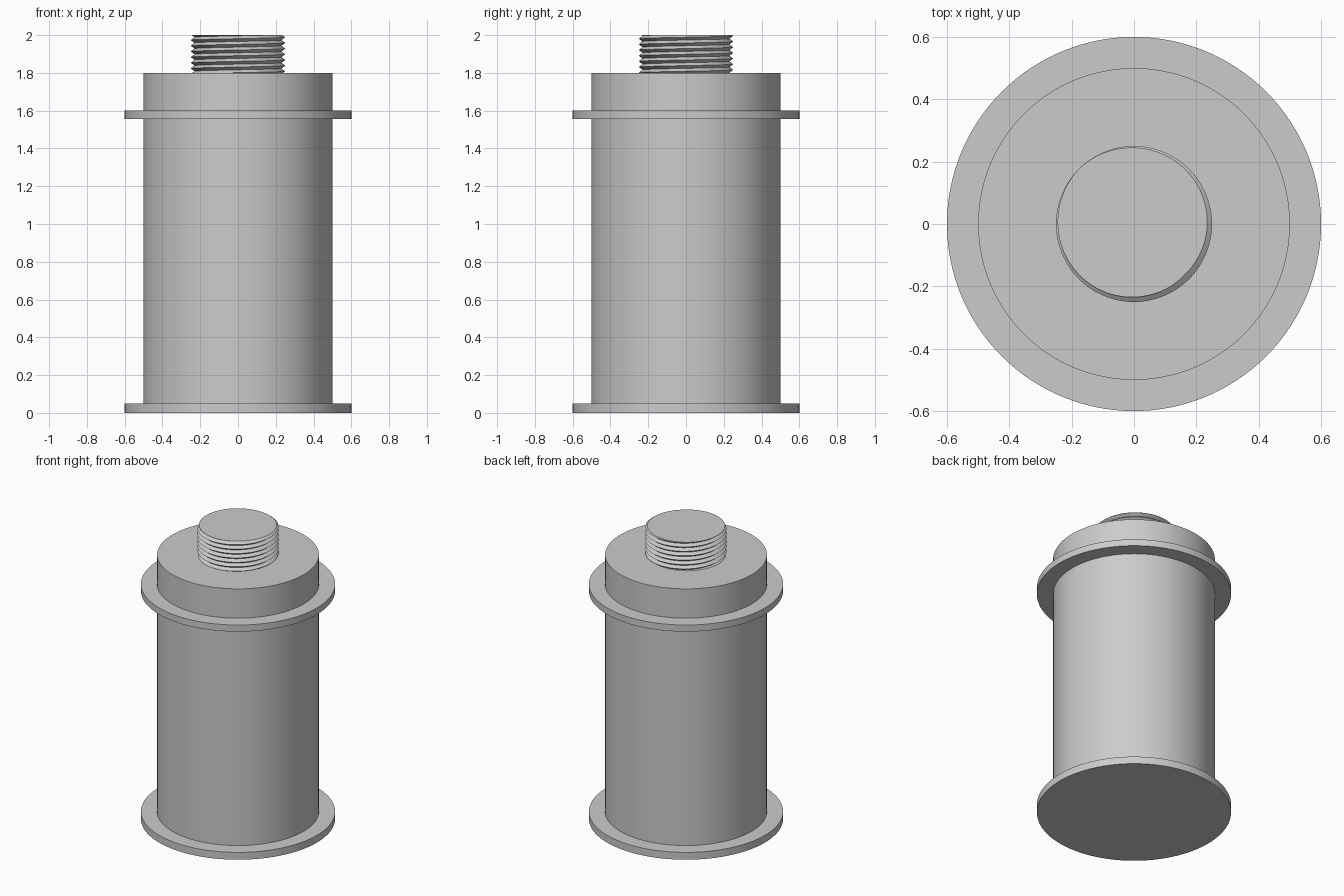
import bpy, bmesh, math

if "Cube" in bpy.data.objects:
    bpy.data.objects.remove(bpy.data.objects["Cube"])

grey = bpy.data.materials.new("plain_grey")
grey.use_nodes = True
grey.diffuse_color = (0.6, 0.6, 0.6, 1)
grey.node_tree.nodes["Principled BSDF"].inputs["Base Color"].default_value = (0.6, 0.6, 0.6, 1)


def finish(bm, name):
    """Turn a bmesh into a shaded object."""
    bmesh.ops.recalc_face_normals(bm, faces=bm.faces)
    mesh = bpy.data.meshes.new(name)
    bm.to_mesh(mesh)
    bm.free()
    mesh.materials.append(grey)
    obj = bpy.data.objects.new(name, mesh)
    bpy.context.collection.objects.link(obj)
    bpy.ops.object.select_all(action="DESELECT")
    obj.select_set(True)
    bpy.context.view_layer.objects.active = obj
    bpy.ops.object.shade_smooth_by_angle(angle=math.radians(30))
    return obj


def lathe(name, profile, segments=128):
    """Spin a radius/height profile around z; the flat ends become discs."""
    bm = bmesh.new()
    rings = []
    for r, z in profile:
        rings.append([bm.verts.new((r * math.cos(a), r * math.sin(a), z))
                      for a in (math.tau * i / segments for i in range(segments))])
    for low, high in zip(rings, rings[1:]):
        for i in range(segments):
            j = (i + 1) % segments
            bm.faces.new((low[i], low[j], high[j], high[i]))
    bm.faces.new(rings[0])
    bm.faces.new(rings[-1])
    return finish(bm, name)


def screw_thread(name, bottom, top, crest, depth, pitch, start, segments=96):
    """Helical V-thread, trimmed flat at both ends and capped on top."""
    bm = bmesh.new()
    rows = range(-2, int(2 * (top - bottom) / pitch) + 5)
    columns = []
    for i in range(segments + 1):
        a = math.tau * i / segments
        column = []
        for k in rows:
            crest_z = top + pitch * (a - start) / math.tau
            z = min(top, max(bottom, crest_z - k * pitch / 2))
            phase = ((z - crest_z) / pitch) % 1
            r = crest - depth * 2 * min(phase, 1 - phase)
            column.append(bm.verts.new((r * math.cos(a), r * math.sin(a), z)))
        columns.append(column)
    for c, d in zip(columns, columns[1:]):
        for k in range(len(rows) - 1):
            bm.faces.new((c[k], c[k + 1], d[k + 1], d[k]))
    bmesh.ops.remove_doubles(bm, verts=bm.verts, dist=0.00002)
    rim = [e for e in bm.edges if e.is_boundary
           and all(v.co.z > top - 0.0001 for v in e.verts)]
    bmesh.ops.holes_fill(bm, edges=rim, sides=0)
    return finish(bm, name)


# Canister with base flange, upper flange and collar
lathe("canister_body", [
    (0.6, 0), (0.6, 0.05), (0.5, 0.05), (0.5, 1.555),
    (0.6, 1.555), (0.6, 1.6), (0.5, 1.6), (0.5, 1.8)])

# Threaded stud on top
screw_thread("threaded_stud", 1.8, 2.0, 0.25, 0.02, 0.03, math.radians(135))
